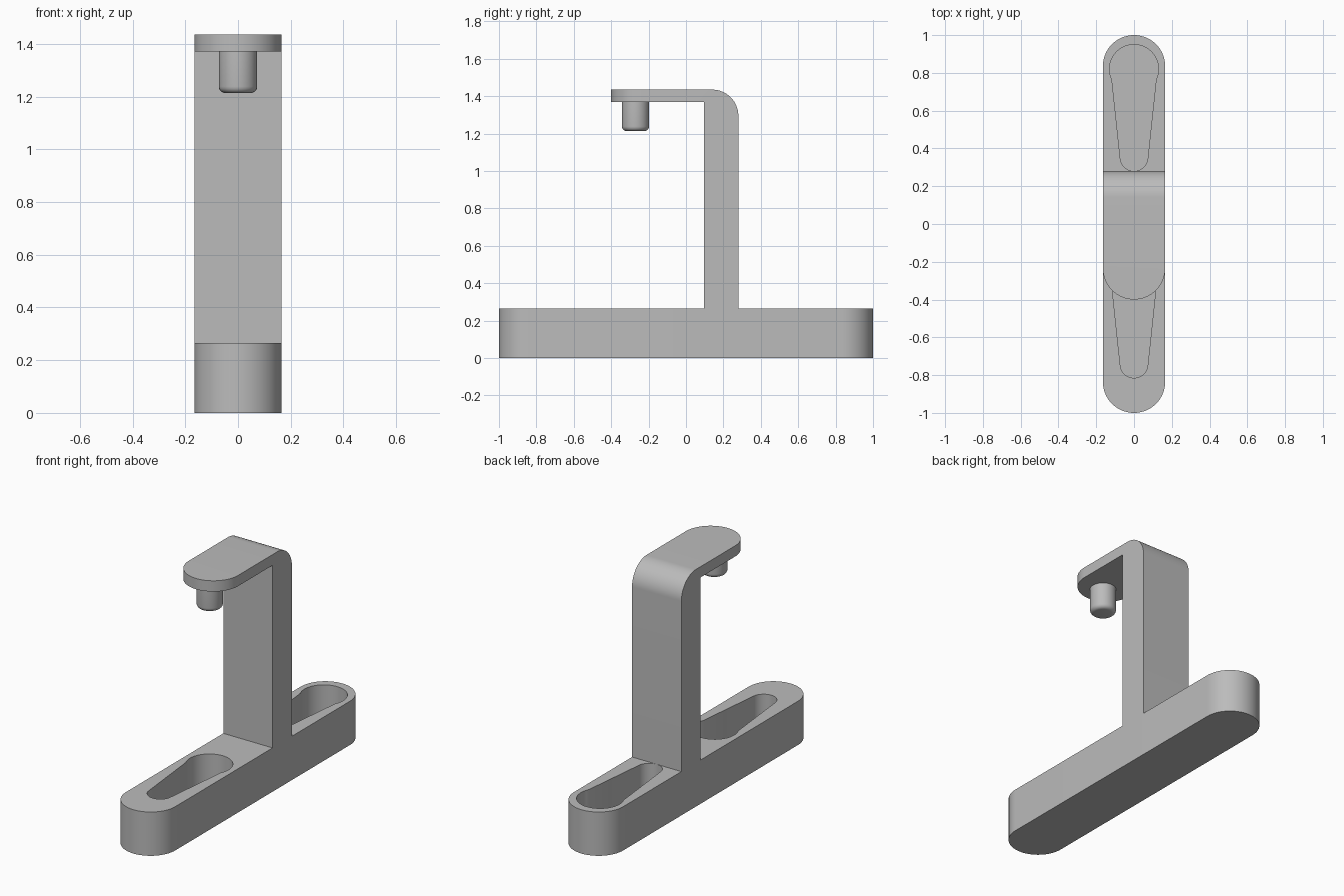
import bpy, bmesh
from math import sin, cos, radians
from mathutils import Matrix, Vector

cube = bpy.data.objects.get("Cube")
if cube:
    bpy.data.objects.remove(cube, do_unlink=True)

grey = bpy.data.materials.new("plain grey")
grey.use_nodes = True
colour = (0.5, 0.5, 0.5, 1)
grey.diffuse_color = colour
grey.node_tree.nodes["Principled BSDF"].inputs["Base Color"].default_value = colour

HALF_W = 0.165      # half width of base, post and arm
BASE_H = 0.265
TOP = 1.435
ARM_BOTTOM = 1.37


def arc(cx, cy, r, start, end, steps=32):
    angles = [radians(start + (end - start) * i / steps) for i in range(steps + 1)]
    return [(cx + r * cos(a), cy + r * sin(a)) for a in angles]


def prism(name, outline, low, high, matrix=Matrix()):
    """Extrude a flat outline from low to high along its normal."""
    bm = bmesh.new()
    face = bm.faces.new([bm.verts.new((x, y, low)) for x, y in outline])
    extruded = bmesh.ops.extrude_face_region(bm, geom=[face])["geom"]
    verts = [v for v in extruded if isinstance(v, bmesh.types.BMVert)]
    bmesh.ops.translate(bm, verts=verts, vec=Vector((0, 0, high - low)))
    bmesh.ops.transform(bm, matrix=matrix, verts=bm.verts)
    bmesh.ops.recalc_face_normals(bm, faces=bm.faces)
    mesh = bpy.data.meshes.new(name)
    bm.to_mesh(mesh)
    bm.free()
    mesh.materials.append(grey)
    obj = bpy.data.objects.new(name, mesh)
    bpy.context.collection.objects.link(obj)
    return obj


def select(obj):
    bpy.ops.object.select_all(action="DESELECT")
    obj.select_set(True)
    bpy.context.view_layer.objects.active = obj


def boolean(obj, cutter, operation):
    cutter.hide_render = True
    mod = obj.modifiers.new(operation.title(), "BOOLEAN")
    mod.operation, mod.solver, mod.object = operation, "EXACT", cutter
    select(obj)
    bpy.ops.object.modifier_apply(modifier=mod.name)
    bpy.data.objects.remove(cutter, do_unlink=True)


def smooth(obj):
    select(obj)
    bpy.ops.object.shade_smooth_by_angle(angle=radians(30))


def stadium(front, back):
    return (arc(0, back - HALF_W, HALF_W, 0, 180)
            + arc(0, front + HALF_W, HALF_W, 180, 360))


# Base bar with two tapered keyhole pockets
base = prism("base", stadium(-1, 1), 0, BASE_H)
for y in (0.82, -0.275):
    keyhole = arc(0, y, 0.13, -26, 206) + arc(0, y - 0.467, 0.073, 184, 356, 20)
    boolean(base, prism("keyhole_cutter", keyhole, 0.065, BASE_H + 0.1), "DIFFERENCE")
smooth(base)

# Post and arm: side profile, rounded at the outer corner, trimmed to a round tip
side = [(0.095, BASE_H), (0.28, BASE_H)]
side += arc(0.14, TOP - 0.14, 0.14, 0, 90, 20)
side += [(-0.5, TOP), (-0.5, ARM_BOTTOM), (0.095, ARM_BOTTOM)]
yz_to_world = Matrix(((0, 0, 1, 0), (1, 0, 0, 0), (0, 1, 0, 0), (0, 0, 0, 1)))
post = prism("post_and_arm", side, -0.3, 0.3, yz_to_world)
boolean(post, prism("plan_trim", stadium(-0.4, 0.6), 0, 2), "INTERSECT")
smooth(post)

# Peg under the arm, rounded at its lower rim
peg = prism("peg", arc(0, -0.27, 0.073, 0, 348.75, 31), 1.213, ARM_BOTTOM)
bm = bmesh.new()
bm.from_mesh(peg.data)
rim = [e for e in bm.edges if all(v.co.z < 1.22 for v in e.verts)]
bmesh.ops.bevel(bm, geom=rim, offset=0.025, segments=5, profile=0.5, affect="EDGES")
bm.to_mesh(peg.data)
bm.free()
smooth(peg)
